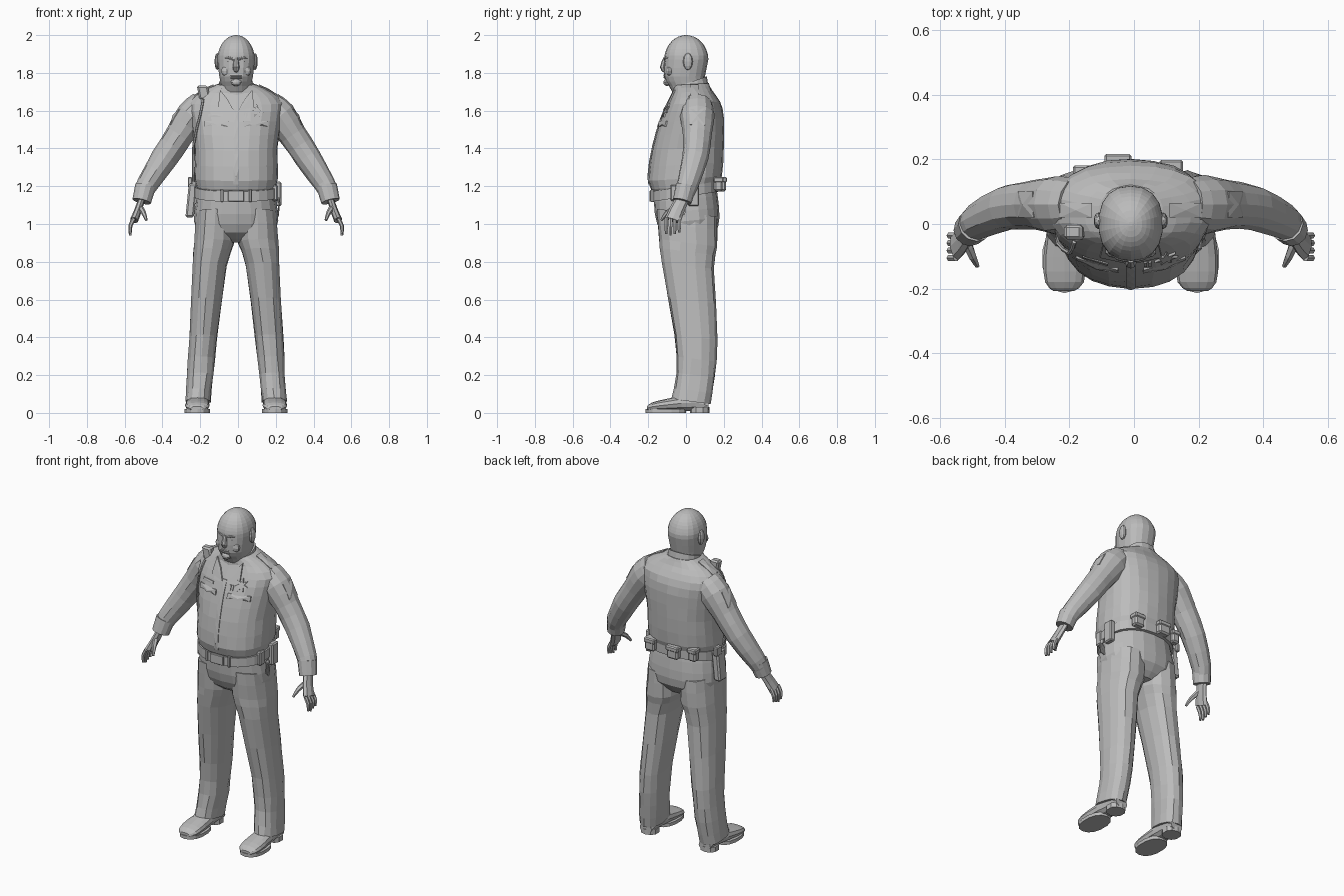
import bpy, bmesh, math, random
from mathutils import Vector
from mathutils.bvhtree import BVHTree

random.seed(4)
cube = bpy.data.objects.get("Cube")
if cube:
    bpy.data.objects.remove(cube)

GREY = (.5, .5, .5, 1)
material = bpy.data.materials.new("plain grey")
material.use_nodes = True
material.diffuse_color = GREY
material.node_tree.nodes["Principled BSDF"].inputs["Base Color"].default_value = GREY
MIDDLE = Vector((-.01, 0, 0))
FRONT, DOWN = Vector((0, 1, 0)), Vector((0, 0, -1))
SIDES = ((1, "left"), (-1, "right"))


def finish(name, bm):
    """Turn a bmesh into a flat-shaded object and return its search tree."""
    bmesh.ops.translate(bm, vec=MIDDLE, verts=bm.verts)
    bmesh.ops.recalc_face_normals(bm, faces=bm.faces)
    mesh = bpy.data.meshes.new(name)
    bm.to_mesh(mesh)
    mesh.materials.append(material)
    bpy.context.collection.objects.link(bpy.data.objects.new(name, mesh))
    tree = BVHTree.FromBMesh(bm)
    bm.free()
    return tree


def smooth(rows):
    """Add a curved in-between row after every given row."""
    result = []
    last = len(rows) - 1
    for i in range(last):
        before, start, end, after = (rows[min(max(i + k, 0), last)] for k in (-1, 0, 1, 2))
        result.append(start)
        result.append([(9 * (b + c) - a - d) / 16 for a, b, c, d in zip(before, start, end, after)])
    return result + [rows[last]]


def skin(name, rings, side):
    """Bridge equal rings of points, cap both ends, and mirror if asked."""
    bm = bmesh.new()
    loops = [[bm.verts.new((side * p[0], p[1], p[2])) for p in ring] for ring in rings]
    for lower, upper in zip(loops, loops[1:]):
        for i in range(len(lower)):
            bm.faces.new((lower[i - 1], lower[i], upper[i], upper[i - 1]))
    bm.faces.new(loops[0])
    bm.faces.new(loops[-1])
    return finish(name, bm)


def loft(name, rows, sides=16, side=1, shear=0, folds=0, along_y=False):
    """Rows hold level, x limits and depth limits of rounded sections."""
    rings = []
    for level, x_min, x_max, d_min, d_max in smooth(rows):
        ring = []
        for i in range(sides):
            angle = math.tau * i / sides
            s, c = (math.copysign(abs(f(angle)) ** .87, f(angle)) for f in (math.sin, math.cos))
            offset = -(d_max - d_min) / 2 * c
            x = (x_min + x_max + (x_max - x_min) * s) / 2 + random.uniform(-folds, folds)
            depth = (d_min + d_max) / 2 + offset + random.uniform(-folds, folds)
            ring.append((x, level, depth) if along_y else (x, depth, level + shear * offset))
        rings.append(ring)
    return skin(name, rings, side)


def centred_loft(name, rows, **options):
    """Rows hold level, half width, front and back."""
    return loft(name, [(z, -w, w, front, back) for z, w, front, back in rows], **options)


def tube(name, path, sides=8, side=1, flat=1, folds=0):
    """Path holds x, y, z and radius; flat thins the section across."""
    path = smooth(path)
    centres = [Vector(p[:3]) for p in path]
    rings = []
    for i, centre in enumerate(centres):
        along = (centres[min(i + 1, len(path) - 1)] - centres[max(i - 1, 0)]).normalized()
        depth = (FRONT - along * along.y).normalized()
        across = along.cross(depth) * flat
        ring = []
        for k in range(sides):
            angle = math.tau * k / sides
            radius = path[i][3] * (1 + random.uniform(-folds, folds))
            ring.append(centre + (across * math.cos(angle) + depth * math.sin(angle)) * radius)
        rings.append(ring)
    return skin(name, rings, side)


def box(name, centre, size, lean=0):
    bm = bmesh.new()
    bmesh.ops.create_cube(bm, size=1)
    bmesh.ops.scale(bm, vec=size, verts=bm.verts)
    bmesh.ops.bevel(bm, geom=bm.edges[:], offset=min(size) / 5, segments=1, affect='EDGES')
    for v in bm.verts:
        v.co.x += lean * v.co.z
    bmesh.ops.translate(bm, vec=centre, verts=bm.verts)
    finish(name, bm)


def ball(name, centre, size):
    bm = bmesh.new()
    bmesh.ops.create_uvsphere(bm, u_segments=10, v_segments=6, radius=1)
    bmesh.ops.scale(bm, vec=size, verts=bm.verts)
    bmesh.ops.translate(bm, vec=centre, verts=bm.verts)
    finish(name, bm)


def plate(name, outline, tree, look, side=1, thick=.008):
    """Lay a thin plate with this outline on a surface, seen along look."""
    points = [Vector((side * x, y, z)) + MIDDLE for x, y, z in outline]
    points.append(sum(points, Vector()) / len(points))
    bm = bmesh.new()
    top, low = [], []
    for p in points:
        hit = tree.ray_cast(p - look, look)[0] or tree.find_nearest(p)[0]
        top.append(bm.verts.new(hit - look * thick - MIDDLE))
        low.append(bm.verts.new(hit - MIDDLE))
    for i in range(len(outline)):
        j = (i + 1) % len(outline)
        bm.faces.new((top[i], top[j], top[-1]))
        bm.faces.new((top[i], top[j], low[j], low[i]))
        bm.faces.new((low[i], low[j], low[-1]))
    finish(name, bm)


def badge_bar(name, x, z, width, height):
    corners = ((-1, -1), (1, -1), (1, 1), (-1, 1))
    plate(name, [(x + a * width / 2, 0, z + b * height / 2) for a, b in corners], shirt, FRONT, thick=.005)


# Shirt body and collar band
shirt = centred_loft("shirt", [
    (1.17, .2, -.17, .16), (1.24, .22, -.2, .19), (1.4, .22, -.18, .2), (1.55, .24, -.14, .2),
    (1.64, .25, -.1, .18), (1.7, .19, -.07, .14), (1.74, .1, -.07, .12)], sides=24, shear=.06, folds=.002)
centred_loft("collar_band", [(1.69, .1, -.08, .12), (1.75, .09, -.07, .11)], shear=.35)

# Head: neck and jaw, then a rounded skull
skull = []
for step in range(6):
    angle = math.pi / 10.4 * step
    skull.append((1.87 + .13 * math.sin(angle), .1 * math.cos(angle), -.115 * math.cos(angle), .118 * math.cos(angle)))
centred_loft("head", [(1.66, .08, -.05, .1), (1.73, .08, -.09, .1), (1.78, .09, -.116, .1)] + skull, sides=18)
tube("nose", [(0, -.11, 1.88, .01), (0, -.12, 1.83, .018), (0, -.11, 1.81, .012)])
for name, z in (("upper_lip", 1.787), ("lower_lip", 1.777)):
    tube(name, [(x, -.114 + abs(x) / 5, z, .006) for x in (-.03, 0, .03)])
ball("chin", (0, -.1, 1.75), (.03, .02, .02))
for s, label in SIDES:
    tube(label + "_brow", [(.01, -.11, 1.87, .007), (.04, -.105, 1.88, .007), (.07, -.08, 1.87, .005)], side=s)
    ball(label + "_eye", (s * .036, -.1, 1.86), (.014, .01, .006))
    ball(label + "_cheek", (s * .05, -.085, 1.81), (.03, .02, .03))
    ball(label + "_ear", (s * .1, .01, 1.86), (.015, .026, .045))

for s, label in SIDES:
    # Sleeve and cuff
    sleeve = tube(label + "_sleeve", [
        (.17, .06, 1.63, .08), (.23, .06, 1.57, .09), (.3, .06, 1.47, .075), (.38, .05, 1.35, .07),
        (.47, .01, 1.21, .057), (.49, -.01, 1.16, .05)], sides=12, side=s, folds=.03)
    tube(label + "_cuff", [(.48, 0, 1.2, .055), (.5, -.02, 1.12, .05)], sides=12, side=s)

    # Hand with four fingers and a thumb
    tube(label + "_palm", [(.5, -.02, 1.13, .036), (.52, -.05, 1.07, .04), (.54, -.07, 1.02, .044)],
         side=s, flat=.5)
    for k in range(4):
        y = -.105 + k * .023
        tip = .94 + .008 * abs(k - 1)
        tube(label + "_finger", [(.54, y, 1.03, .011), (.56, y, .99, .011), (.56, y, tip, .007)], 6, s)
    tube(label + "_thumb", [(.51, -.05, 1.09, .016), (.49, -.1, 1.06, .013), (.475, -.13, 1.02, .007)], 6, s)

    # Shoulder strap, sleeve patch, collar flap and pocket flap
    plate(label + "_shoulder_strap", [(.12, .02, 1.7), (.22, .02, 1.7), (.22, .065, 1.7), (.12, .065, 1.7)],
          shirt, DOWN, s)
    plate(label + "_sleeve_patch", [(.29, .02, 1.6), (.29, .1, 1.6), (.34, .1, 1.52), (.34, .02, 1.52)],
          sleeve, Vector((-s * .8, 0, -.6)), s, .005)
    plate(label + "_collar_flap", [(.085, 0, 1.71), (.095, 0, 1.62), (.012, 0, 1.6), (.045, 0, 1.66)],
          shirt, FRONT, s)
    hem = [(.17 - .033 * k, 0, 1.515 + .012 * (k % 2)) for k in range(5)]
    plate(label + "_pocket_flap", [(.04, 0, 1.545), (.17, 0, 1.545)] + hem, shirt, FRONT, s)

# Button strip, name plate, pins and star badge
for k in range(5):
    badge_bar("button_strip", 0, 1.25 + .08 * k, .028, .08)
badge_bar("name_plate", -.11, 1.575, .08, .014)
for x in (.045, .06):
    badge_bar("pin", x, 1.575, .009, .03)
star = []
for i in range(14):
    radius = .016 if i % 2 else .037
    angle = math.tau * i / 14
    star.append((.11 + radius * math.sin(angle), 0, 1.6 + radius * math.cos(angle)))
plate("star_badge", star, shirt, FRONT)

# Trousers
centred_loft("trouser_seat", [(1.18, .2, -.17, .16), (1.07, .22, -.165, .175), (.97, .21, -.13, .17),
                              (.91, .1, -.05, .11)], sides=20, shear=.1)
for s, label in SIDES:
    loft(label + "_trouser_leg", [
        (1.06, .01, .21, -.155, .165), (.9, .01, .225, -.14, .165), (.78, .05, .23, -.127, .15),
        (.4, .1, .25, -.06, .165), (.2, .12, .26, -.05, .15), (.06, .135, .27, -.075, .13)],
        14, s, shear=-.13, folds=.003)
    # Shoe with upper, sole and heel
    loft(label + "_shoe", [(.12, .16, .24, .01, .06), (.05, .15, .25, .01, .1), (-.1, .14, .27, .01, .075),
                           (-.18, .145, .265, .01, .055), (-.207, .175, .24, .01, .035)], 12, s, along_y=True)
    loft(label + "_sole", [(z, .136, .274, -.214, 0) for z in (0, .02)], 14, s)
    loft(label + "_heel", [(z, .15, .255, .02, .124) for z in (0, .03)], 10, s)

# Duty belt, buckle and keepers
centred_loft("belt", [(z, .22, -.185, .18) for z in (1.145, 1.2)], sides=24, shear=.15)
box("buckle", (0, -.186, 1.148), (.085, .016, .058))
for s, label in SIDES:
    box(label + "_belt_keeper", (s * .075, -.178, 1.15), (.016, .02, .066))

# Belt gear
for x, y, width in ((-.04, .19, .075), (.125, .172, .065), (-.15, .155, .05)):
    box("back_pouch", (x, y, 1.21), (width, .045, .075))
    box("pouch_lid", (x, y, 1.235), (width + .008, .053, .03))
box("holster", (-.237, .03, 1.125), (.045, .075, .18), lean=.1)
box("pistol_grip", (-.243, .055, 1.22), (.026, .05, .055))
box("side_pouch", (.222, .04, 1.16), (.034, .06, .13))
box("small_pouch", (.205, -.06, 1.165), (.032, .045, .085))
ball("key_ring", (.225, -.02, 1.125), (.008, .016, .016))
for k in range(3):
    box("key", (.225, -.03 + k * .012, 1.09 - k * .012), (.006, .009, .06), lean=.1)

# Shoulder microphone with cord
box("microphone", (-.172, -.025, 1.695), (.058, .045, .075), lean=-.2)
tube("microphone_cord", [(.175, -.055, 1.66, .007), (.19, -.09, 1.58, .007), (.225, -.06, 1.42, .007),
                         (.225, -.03, 1.22, .007)], 6, side=-1)
